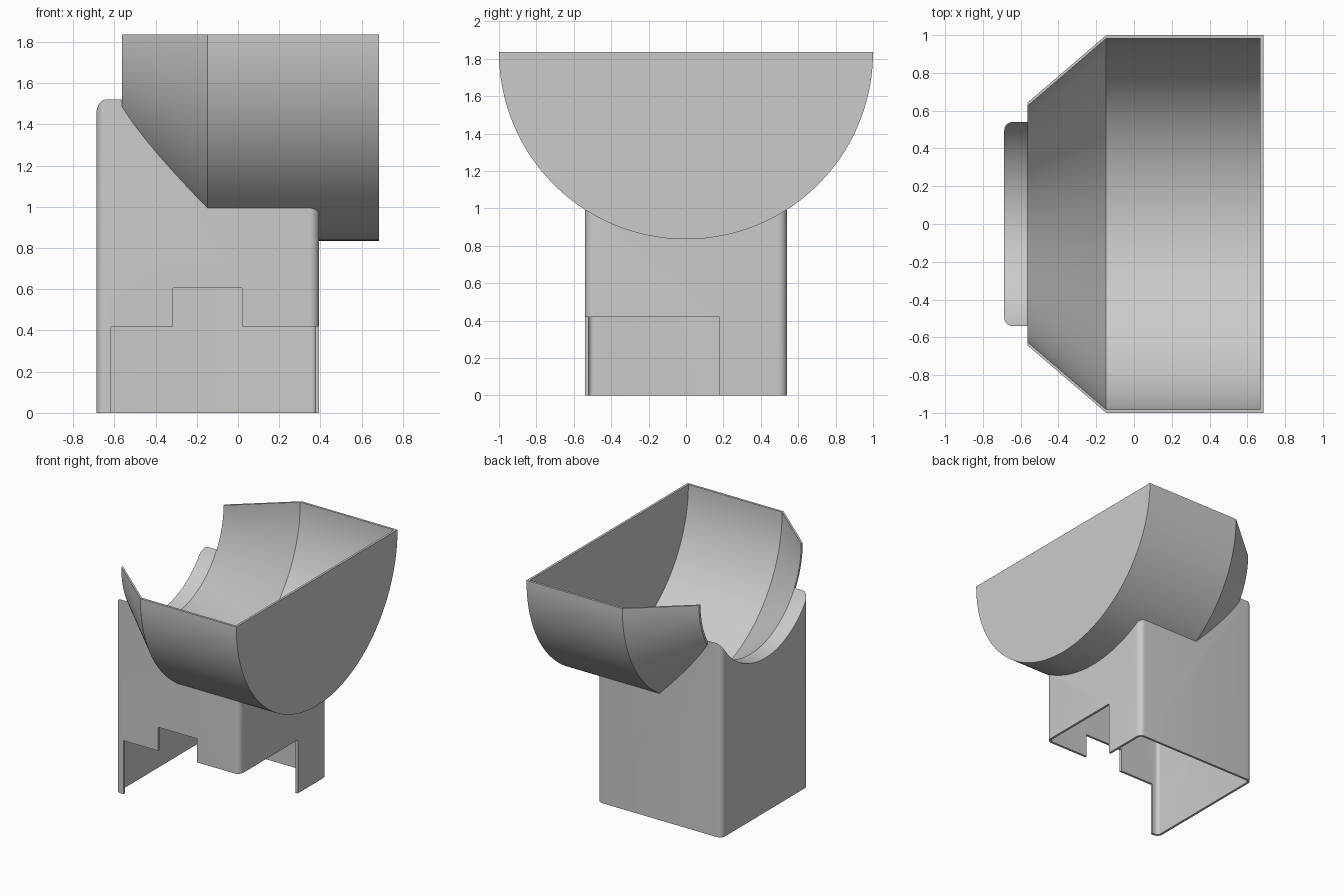
import bpy, bmesh, math

if "Cube" in bpy.data.objects:
    bpy.data.objects.remove(bpy.data.objects["Cube"])

AXIS_Z = 1.835                    # height of the bowl rim and its centre line
WALL = 0.018
X0, X1, HALF = -0.687, 0.393, 0.54  # stand footprint

grey = bpy.data.materials.new("light grey")
grey.use_nodes = True
grey.diffuse_color = (0.6, 0.6, 0.6, 1)
grey.node_tree.nodes["Principled BSDF"].inputs["Base Color"].default_value = (0.6, 0.6, 0.6, 1)


def finish(name, bm):
    bmesh.ops.remove_doubles(bm, verts=bm.verts, dist=1e-5)
    bmesh.ops.recalc_face_normals(bm, faces=bm.faces)
    mesh = bpy.data.meshes.new(name)
    bm.to_mesh(mesh)
    bm.free()
    mesh.materials.append(grey)
    ob = bpy.data.objects.new(name, mesh)
    bpy.context.collection.objects.link(ob)
    return ob


def lathe(name, profile, sweep, steps):
    """Turn a closed (x, radius) profile about the lengthwise axis."""
    bm = bmesh.new()
    rings = []
    for i in range(steps + 1):
        a = math.pi + sweep * i / steps
        rings.append([bm.verts.new((x, r * math.cos(a), AXIS_Z + r * math.sin(a)))
                      for x, r in profile])
    n = len(profile)
    for a, b in zip(rings, rings[1:]):
        for j in range(n):
            k = (j + 1) % n
            if profile[j][1] or profile[k][1]:
                bm.faces.new((a[j], a[k], b[k], b[j]))
    if sweep < 2 * math.pi:
        bm.faces.new(rings[0])
        bm.faces.new(rings[-1])
    return finish(name, bm)


def prism(name, x0, x1, y0, y1, z0, z1, radius=0):
    """Upright block with optional rounded vertical corners."""
    bm = bmesh.new()
    bmesh.ops.create_cube(bm, size=1)
    for v in bm.verts:
        v.co = ((x0 + x1) / 2 + v.co.x * (x1 - x0),
                (y0 + y1) / 2 + v.co.y * (y1 - y0),
                (z0 + z1) / 2 + v.co.z * (z1 - z0))
    if radius:
        upright = [e for e in bm.edges if abs(e.verts[0].co.z - e.verts[1].co.z) > 0.1]
        bmesh.ops.bevel(bm, geom=upright, offset=radius, segments=8, profile=0.5,
                        affect='EDGES')
    return finish(name, bm)


def select(ob):
    bpy.ops.object.select_all(action='DESELECT')
    ob.select_set(True)
    bpy.context.view_layer.objects.active = ob


def carve(target, cutter):
    mod = target.modifiers.new("carve", 'BOOLEAN')
    mod.operation = 'DIFFERENCE'
    mod.solver = 'EXACT'
    mod.object = cutter
    select(target)
    bpy.ops.object.modifier_apply(modifier=mod.name)
    bpy.data.objects.remove(cutter)


def saddle(grow):
    """Solid matching the underside of the bowl, enlarged by grow."""
    return lathe("saddle_cutter", [(-1, 0), (-1, 0.625 + grow), (-0.563, 0.625 + grow),
                                   (-0.563, 0.643 + grow), (-0.147, 1 + grow),
                                   (1, 1 + grow), (1, 0)], 2 * math.pi, 192)


# Half-drum bowl with a tapered open mouth and a closed end plate
bowl = lathe("bowl", [(-0.563, 0.643), (-0.147, 1), (0.685, 1), (0.685, 0),
                      (0.685 - WALL, 0), (0.685 - WALL, 1 - WALL),
                      (-0.147, 1 - WALL), (-0.563, 0.625)], math.pi, 96)

# Hollow stand whose top cradles the bowl
stand = prism("stand", X0, X1, -HALF, HALF, 0, 1.7, 0.045)
carve(stand, saddle(0))
cavity = prism("cavity_cutter", X0 + WALL, X1 - WALL, -HALF + WALL, HALF - WALL,
               -0.1, 1.68, 0.027)
carve(cavity, saddle(WALL))
carve(stand, cavity)

# Openings in the lower front and side walls
carve(stand, prism("corner_cutter", -0.615, 0.6, -0.7, 0.18, -0.1, 0.42))
carve(stand, prism("slot_cutter", -0.315, 0.02, -0.7, -0.4, -0.2, 0.605))

for ob in (bowl, stand):
    select(ob)
    bpy.ops.object.shade_smooth_by_angle(angle=math.radians(20))
